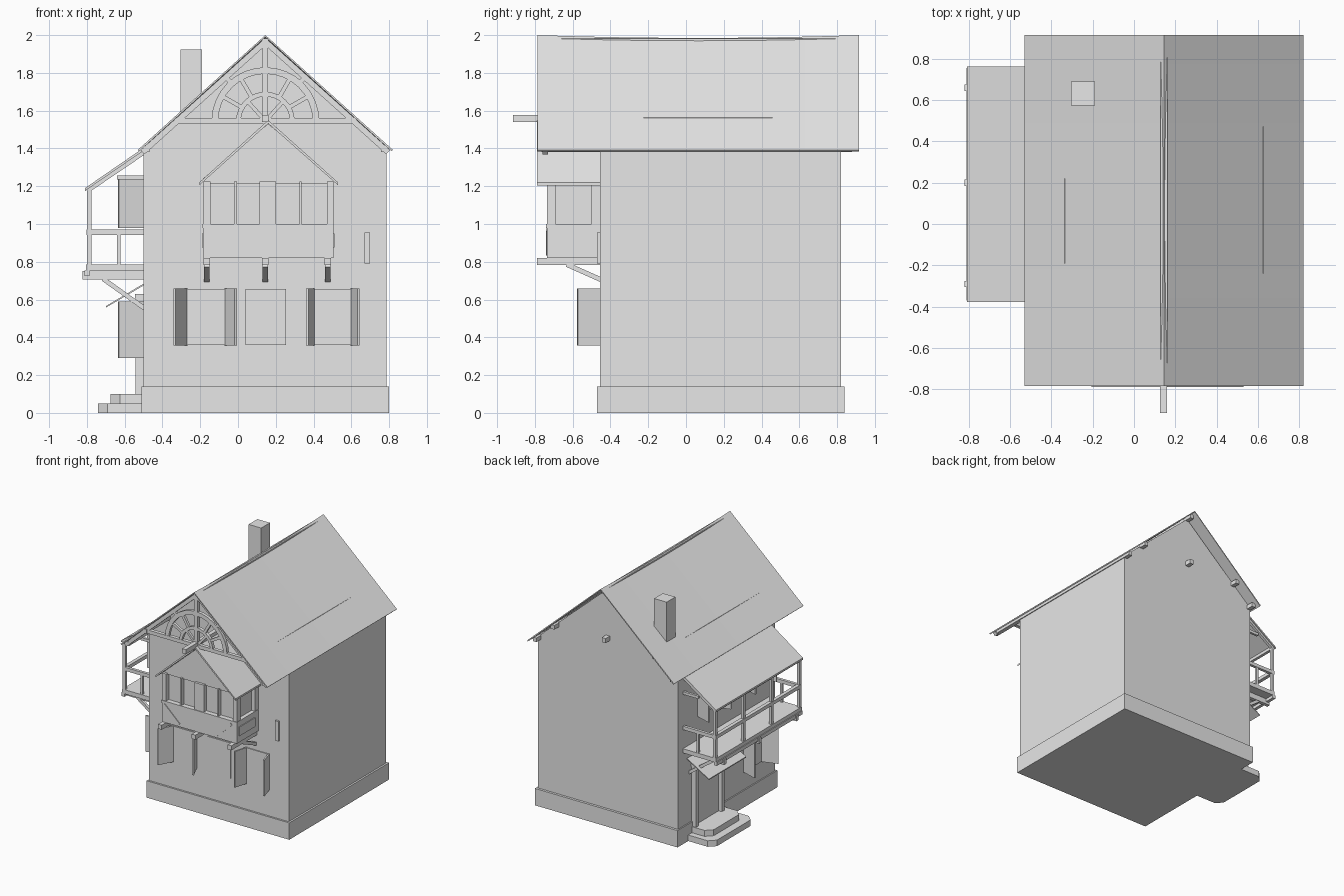
import bpy, bmesh, math
from mathutils import Vector, Matrix

if "Cube" in bpy.data.objects:
    bpy.data.objects.remove(bpy.data.objects["Cube"])

grey = bpy.data.materials.new("plain_grey")
grey.use_nodes = True
grey.diffuse_color = (0.8, 0.8, 0.8, 1)
grey.node_tree.nodes["Principled BSDF"].inputs["Base Color"].default_value = (0.8, 0.8, 0.8, 1)


def finish(name, bm):
    bmesh.ops.recalc_face_normals(bm, faces=bm.faces)
    me = bpy.data.meshes.new(name)
    bm.to_mesh(me)
    bm.free()
    me.materials.append(grey)
    ob = bpy.data.objects.new(name, me)
    bpy.context.collection.objects.link(ob)
    return ob


def beam(name, p, q, w=0.03, h=0.03):
    """Box from p to q, w wide sideways and h tall."""
    p, q = Vector(p), Vector(q)
    d = (q - p).normalized()
    side = d.cross(Vector((0, 0, 1)))
    side = side.normalized() if side.length > 1e-4 else Vector((1, 0, 0))
    up = side.cross(d)
    rot = Matrix((d, side, up)).transposed().to_4x4()
    m = Matrix.Translation((p + q) / 2) @ rot @ Matrix.Diagonal(((q - p).length, w, h, 1))
    bm = bmesh.new()
    bmesh.ops.create_cube(bm, size=1, matrix=m)
    return finish(name, bm)


def box(name, x0, x1, y0, y1, z0, z1):
    return beam(name, (x0, (y0 + y1) / 2, (z0 + z1) / 2),
                (x1, (y0 + y1) / 2, (z0 + z1) / 2), y1 - y0, z1 - z0)


def prism(name, pts, a, b, axis="y"):
    """Extrude an (x, z) profile along y, or an (x, y) profile along z."""
    bm = bmesh.new()
    put = (lambda u, v, t: (u, t, v)) if axis == "y" else (lambda u, v, t: (u, v, t))
    lo = [bm.verts.new(put(u, v, a)) for u, v in pts]
    hi = [bm.verts.new(put(u, v, b)) for u, v in pts]
    bm.faces.new(lo)
    bm.faces.new(hi)
    for i in range(len(pts)):
        j = (i + 1) % len(pts)
        bm.faces.new((lo[i], lo[j], hi[j], hi[i]))
    return finish(name, bm)


RX = 0.145            # ridge position
SLOPE = 0.9           # main roof pitch


def roof_z(x):
    return 2 - abs(x - RX) * SLOPE


# House body and plinth
prism("house_walls", [(-0.5, 0.05), (0.785, 0.05), (0.785, 1.4), (RX, 1.965), (-0.5, 1.4)], -0.455, 0.82)
box("plinth", -0.51, 0.8, -0.47, 0.84, 0, 0.14)

# Main roof, a thin sheet with a slightly sagging ridge
bm = bmesh.new()
rows = []
for i in range(13):
    t = i / 6 - 1
    sag = 0.015 * (1 - t * t)
    y = 0.065 + 0.85 * t
    rows.append([bm.verts.new((RX + dx, y, roof_z(RX + dx) - (0 if dx else sag)))
                 for dx in (-0.675, 0, 0.675)])
for a, b in zip(rows, rows[1:]):
    for k in (0, 1):
        bm.faces.new((a[k], a[k + 1], b[k + 1], b[k]))
roof = finish("main_roof", bm)
if roof.data.polygons[0].normal.z < 0:
    roof.data.flip_normals()
sheet = roof.modifiers.new("thickness", "SOLIDIFY")
sheet.thickness = 0.01
sheet.offset = -1

box("chimney", -0.305, -0.19, 0.575, 0.69, 1.4, 1.925)

# Purlins showing at both gables
for dx in (-0.63, -0.465, 0, 0.465, 0.63):
    z = roof_z(RX + dx) - 0.035
    beam("purlin", (RX + dx, -0.765, z), (RX + dx, 0.88, z), 0.034, 0.034)
box("centre_beam", 0.126, 0.161, -0.915, 0.875, 1.54, 1.578)

# Front gable truss
TY, TZ = -0.745, 1.545
for s in (-1, 1):
    beam("gable_rafter", (RX, TY, 1.965), (RX + s * 0.65, TY, 1.965 - 0.65 * SLOPE))
box("tie_beam", RX - 0.48, RX + 0.48, TY - 0.015, TY + 0.015, 1.53, 1.56)
box("king_post", RX - 0.015, RX + 0.015, TY - 0.015, TY + 0.015, 1.56, 1.96)


def polar(r, deg):
    a = math.radians(deg)
    return (RX + r * math.cos(a), TZ + r * math.sin(a))


for name, r0, r1 in (("outer_arch", 0.25, 0.285), ("inner_arch", 0.13, 0.155)):
    steps = [180 * i / 16 for i in range(17)]
    prism(name, [polar(r0, d) for d in steps] + [polar(r1, d) for d in reversed(steps)],
          TY - 0.013, TY + 0.013)
for deg in (30, 60, 120, 150):
    (x0, z0), (x1, z1) = polar(0.14, deg), polar(0.27, deg)
    beam("arch_spoke", (x0, TY, z0), (x1, TY, z1), 0.022, 0.022)
for deg in (48, 132):
    (x0, z0), (x1, z1) = polar(0.27, deg), polar(0.32, deg)
    beam("arch_strut", (x0, TY, z0), (x1, TY, z1), 0.025, 0.025)
    x1, z1 = polar(0.14, deg)
    beam("hub_brace", (RX, TY, TZ), (x1, TY, z1), 0.02, 0.02)

# Oriel bay: core, framed front and sides
BL, BR, BF = -0.185, 0.505, -0.735
box("bay_core", BL + 0.03, BR - 0.03, -0.70, -0.45, 0.82, 1.23)
prism("bay_gable", [(BL, 1.215), (BR, 1.215), (BR, 1.24), (0.16, 1.53), (BL, 1.24)], -0.715, -0.45)
box("bay_lower_panel", BL, BR, BF, -0.45, 0.82, 0.98)
for x0, x1 in ((BL, -0.145), (-0.02, -0.005), (0.115, 0.2), (0.325, 0.335), (0.475, BR)):
    box("bay_front_post", x0, x1, BF, -0.69, 0.98, 1.225)
box("bay_sill", BL - 0.003, BR + 0.003, BF - 0.006, -0.45, 0.98, 1.0)
for s, x in ((-1, BL), (1, BR)):
    xa, xb = sorted((x, x - s * 0.035))
    box("bay_rear_post", xa, xb, -0.5, -0.45, 0.98, 1.225)
    box("bay_corner_post", xa, xb, BF, -0.71, 0.98, 1.225)
    xa, xb = sorted((x, x + s * 0.006))
    box("bay_side_panel", xa, xb, -0.71, -0.5, 0.875, 0.95)
    beam("bay_brace", (RX + s * 0.31, BF - 0.003, 0.97), (RX + s * 0.17, BF - 0.003, 0.84), 0.006, 0.02)

# Bay roof slopes
for ex in (-0.205, 0.53):
    prism("bay_roof", [(0.16, 1.55), (ex, 1.22), (ex, 1.205), (0.16, 1.532)], -0.79, -0.45)

# Bay floor beams with braces
for x in (-0.165, 0.145, 0.475):
    box("bay_floor_beam", x - 0.017, x + 0.017, -0.79, -0.45, 0.782, 0.82)
    beam("bay_floor_brace", (x, -0.63, 0.785), (x, -0.45, 0.705), 0.03, 0.025)

# Ground floor front windows with open shutters
for name, x0, x1 in (("left_window", -0.27, -0.07), ("middle_window", 0.04, 0.255), ("right_window", 0.4, 0.6)):
    box(name, x0, x1, -0.463, -0.45, 0.36, 0.655)
for hinge, tip in ((-0.272, -0.335), (-0.067, -0.012), (0.4, 0.367), (0.602, 0.638)):
    beam("front_shutter", (hinge, -0.455, 0.508), (tip, -0.573, 0.508), 0.012, 0.3)
box("wall_plaque", 0.67, 0.7, -0.471, -0.45, 0.79, 0.955)

# Balcony along the -x side
Y0, Y1 = -0.37, 0.755
prism("balcony_roof", [(-0.81, 1.19), (-0.49, 1.41), (-0.49, 1.395), (-0.81, 1.175)], Y0 - 0.008, Y1 + 0.008)
box("balcony_deck", -0.805, -0.49, Y0, Y1, 0.75, 0.785)
box("balcony_edge", -0.812, -0.785, Y0, Y1, 0.725, 0.755)
for y in (-0.29, 0.2, 0.66):
    box("balcony_joist", -0.822, -0.49, y - 0.015, y + 0.015, 0.705, 0.75)
    beam("balcony_brace", (-0.715, y, 0.71), (-0.49, y, 0.55), 0.024, 0.024)
for i in range(4):
    y = Y0 + 0.012 + i * (Y1 - Y0 - 0.024) / 3
    box("balcony_post", -0.8, -0.776, y - 0.012, y + 0.012, 0.75, 1.195)
box("balcony_top_plate", -0.8, -0.776, Y0, Y1, 1.165, 1.19)
box("balcony_rail", -0.803, -0.773, Y0, Y1, 0.943, 0.972)
for y in (Y0 + 0.012, Y1 - 0.012):
    box("balcony_end_rail", -0.8, -0.49, y - 0.012, y + 0.012, 0.943, 0.972)
    box("balcony_end_post", -0.64, -0.622, y - 0.01, y + 0.01, 0.785, 0.95)
    beam("balcony_end_rafter", (-0.8, y, 1.175), (-0.49, y, 1.385), 0.024, 0.024)
    box("balcony_end_tie", -0.64, -0.49, y - 0.01, y + 0.01, 1.235, 1.258)

# Side windows with open shutters
for name, y0, y1, z0, z1 in (("side_window", -0.27, -0.04, 0.29, 0.59),
                             ("balcony_window", -0.25, -0.05, 0.98, 1.255),
                             ("balcony_window", 0.35, 0.56, 0.98, 1.255)):
    box(name, -0.509, -0.49, y0, y1, z0, z1)
    zc = (z0 + z1) / 2
    for y, out in ((y0, -0.04), (y1, 0.04)):
        beam(name + "_shutter", (-0.505, y, zc), (-0.633, y + out, zc), 0.012, z1 - z0)

# Side door with stepped stoop and canopy
for name, x0, y0, y1, z0, z1 in (("stoop", -0.74, 0.16, 0.7, 0, 0.05), ("upper_step", -0.675, 0.22, 0.65, 0.045, 0.1)):
    c = 0.05
    prism(name, [(-0.49, y0), (-0.49, y1), (x0 + c, y1), (x0, y1 - c), (x0, y0 + c), (x0 + c, y0)], z0, z1, "z")
box("side_door", -0.512, -0.49, 0.3, 0.61, 0.1, 0.6)
for y in (0.285, 0.625):
    box("door_post", -0.542, -0.49, y - 0.018, y + 0.018, 0.1, 0.61)
box("door_lintel", -0.545, -0.49, 0.26, 0.65, 0.6, 0.63)
prism("door_canopy", [(-0.7, 0.565), (-0.49, 0.69), (-0.49, 0.68), (-0.7, 0.557)], 0.21, 0.7)
